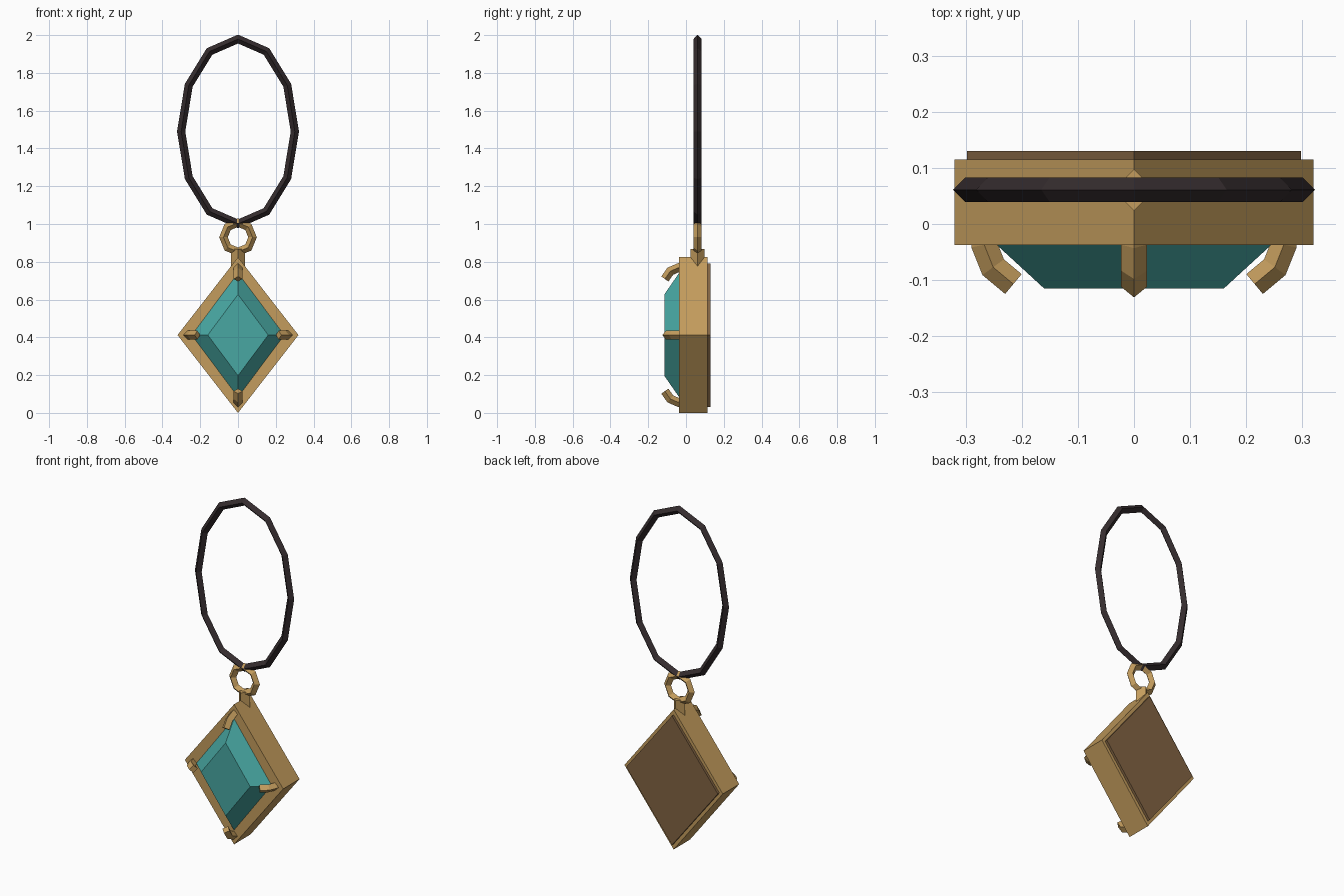
import bpy, bmesh, math
from mathutils import Vector

if "Cube" in bpy.data.objects:
    bpy.data.objects.remove(bpy.data.objects["Cube"])


def material(name, rgb):
    m = bpy.data.materials.new(name)
    m.diffuse_color = (*rgb, 1)
    m.use_nodes = True
    m.node_tree.nodes["Principled BSDF"].inputs["Base Color"].default_value = m.diffuse_color
    return m


GOLD = material("gold", (0.55, 0.335, 0.11))
BRONZE = material("dark bronze", (0.22, 0.125, 0.055))
TEAL = material("teal gem", (0.065, 0.39, 0.365))
BLACK = material("black cord", (0.035, 0.025, 0.027))
MID_Z = 0.412      # height of the pendant centre
HANG_Y = 0.061     # depth of the hanging parts


def loft(name, rings, mat, closed=False):
    """Skin equal-sized rings of points, capping the ends unless closed."""
    bm = bmesh.new()
    vs = [[bm.verts.new(p) for p in ring] for ring in rings]
    n = len(vs[0])
    pairs = list(zip(vs, vs[1:])) + ([(vs[-1], vs[0])] if closed else [])
    for a, b in pairs:
        for i in range(n):
            j = (i + 1) % n
            bm.faces.new((a[i], a[j], b[j], b[i]))
    if not closed:
        bm.faces.new(vs[0])
        bm.faces.new(vs[-1])
    bmesh.ops.recalc_face_normals(bm, faces=bm.faces)
    me = bpy.data.meshes.new(name)
    bm.to_mesh(me)
    bm.free()
    me.materials.append(mat)
    ob = bpy.data.objects.new(name, me)
    bpy.context.collection.objects.link(ob)
    return ob


def rhombus(half_w, half_h, y):
    return [(half_w, y, MID_Z), (0, y, MID_Z + half_h),
            (-half_w, y, MID_Z), (0, y, MID_Z - half_h)]


def rod(name, path, normal, r, mat, closed=False):
    """Four-sided rod with mitred joints along a path lying in one plane."""
    pts, normal = [Vector(p) for p in path], Vector(normal)
    rings, n = [], len(path)
    for i, p in enumerate(pts):
        before = pts[i - 1] if closed or i else None
        after = pts[(i + 1) % n] if closed or i < n - 1 else None
        d1 = (p - before).normalized() if before else (after - p).normalized()
        d2 = (after - p).normalized() if after else d1
        t = (d1 + d2).normalized()
        side = t.cross(normal) * (r / t.dot(d1))
        rings.append([p + side, p + normal * r, p - side, p - normal * r])
    return loft(name, rings, mat, closed)


def ellipse(rx, rz, z, count):
    angles = [2 * math.pi * i / count for i in range(count)]
    return [(rx * math.cos(a), HANG_Y, z + rz * math.sin(a)) for a in angles]


# Pendant body
loft("frame", [rhombus(0.32, 0.412, -0.037), rhombus(0.32, 0.412, 0.115)], GOLD)
loft("back_plate", [rhombus(0.298, 0.38, 0.11), rhombus(0.298, 0.38, 0.13)], BRONZE)
loft("gem", [rhombus(0.16, 0.215, -0.115), rhombus(0.245, 0.328, -0.037),
             rhombus(0.245, 0.328, -0.02)], TEAL)

# Bent prongs on the four corners: (distance from centre, depth)
side_arc = [(0.268, 0.0), (0.267, -0.037), (0.251, -0.077), (0.215, -0.107)]
end_arc = [(0.362, 0.0), (0.358, -0.037), (0.338, -0.083), (0.297, -0.112)]
for s, side, end in ((1, "right", "top"), (-1, "left", "bottom")):
    rod(side + "_prong", [(s * d, y, MID_Z) for d, y in side_arc],
        (0, 0, 1), 0.023, GOLD)
    rod(end + "_prong", [(0, y, MID_Z + s * d) for d, y in end_arc],
        (1, 0, 0), 0.023, GOLD)

# Hanging parts
rod("stem", [(0, HANG_Y, 0.7), (0, HANG_Y, 0.868)], (1, 0, 0), 0.037, GOLD)
rod("hanging_ring", ellipse(0.077, 0.077, 0.93, 8), (0, 1, 0), 0.021, GOLD, True)
rod("cord", ellipse(0.301, 0.489, 1.49, 12), (0, 1, 0), 0.0215, BLACK, True)
